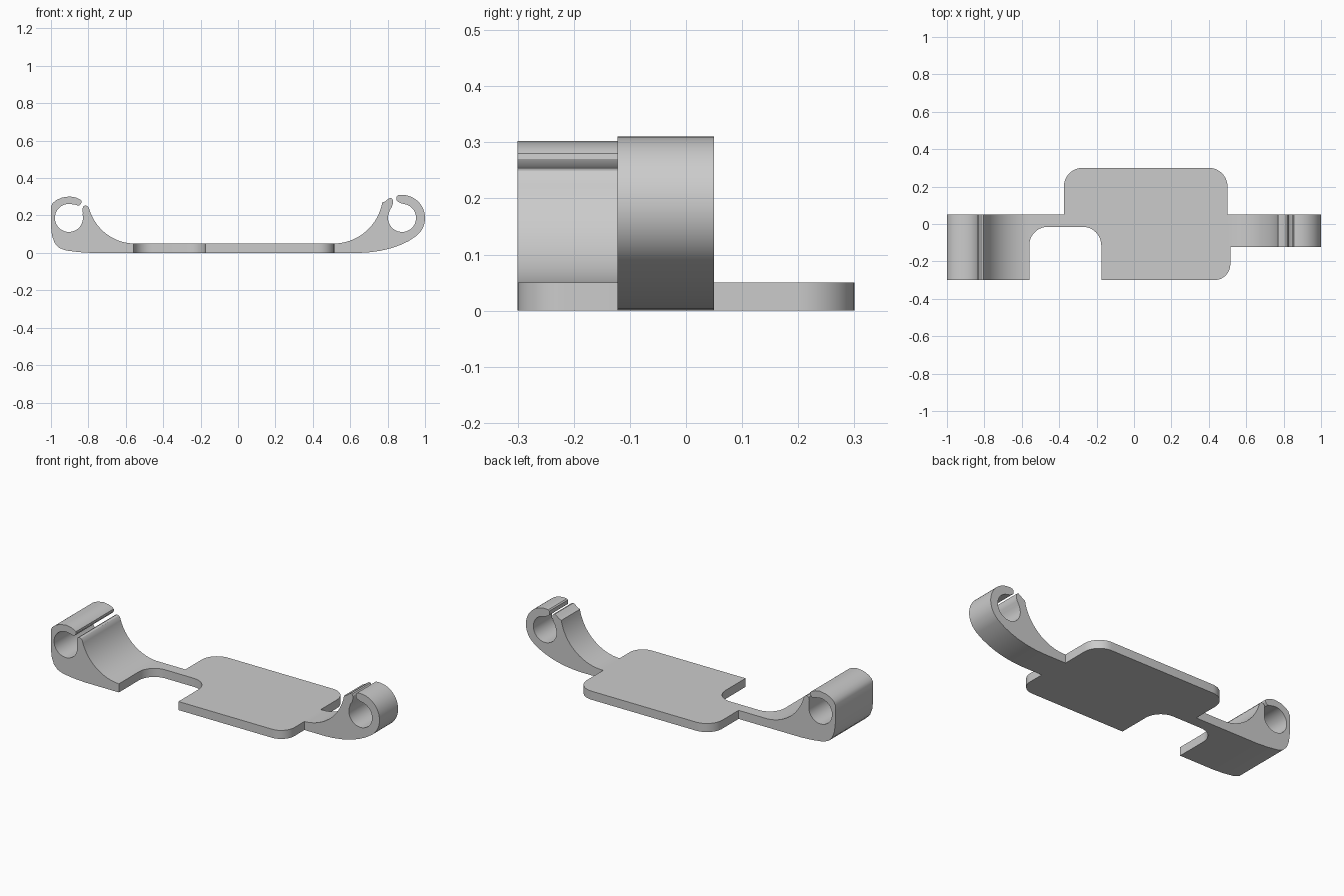
import bpy, bmesh
from math import cos, sin, radians
from mathutils import Vector

if "Cube" in bpy.data.objects:
    bpy.data.objects.remove(bpy.data.objects["Cube"])


def arc(cx, cy, r, a0, a1, n=12):
    """Points along an arc, angles in degrees."""
    return [(cx + r * cos(radians(a0 + (a1 - a0) * i / n)),
             cy + r * sin(radians(a0 + (a1 - a0) * i / n))) for i in range(n + 1)]


def prism(name, points, direction):
    """Extrude a closed outline of 3D points along a vector."""
    bm = bmesh.new()
    face = bm.faces.new([bm.verts.new(p) for p in points])
    ext = bmesh.ops.extrude_face_region(bm, geom=[face])
    verts = [v for v in ext["geom"] if isinstance(v, bmesh.types.BMVert)]
    bmesh.ops.translate(bm, verts=verts, vec=Vector(direction))
    bmesh.ops.recalc_face_normals(bm, faces=bm.faces)
    mesh = bpy.data.meshes.new(name)
    bm.to_mesh(mesh)
    bm.free()
    obj = bpy.data.objects.new(name, mesh)
    bpy.context.collection.objects.link(obj)
    return obj


# Right end: curved underside, round hook, hole, slot nub and fillet
right = [(.65, 0), (.70, .003), (.76, .011), (.82, .025), (.87, .043), (.91, .062)]
right += arc(.877, .187, .123, -55, 100, 32)
right += [(.849, .302), (.847, .290), (.849, .279), (.857, .272), (.872, .265)]
right += arc(.877, .187, .075, 80, -197, 44)
right += [(.812, .23), (.823, .247), (.828, .265), (.828, .282), (.822, .292),
          (.813, .294), (.800, .286), (.786, .275)]
right += arc(.51, .315, .265, -10, -90, 24)

# Left end: fillet, nub, hole, hook and squarer outer wall
left = arc(-.55, .305, .255, -90, -165, 24)
left += [(-.805, .25), (-.817, .254), (-.828, .248), (-.832, .232), (-.830, .215)]
left += arc(-.904, .187, .075, 10, -285, 44)
left += [(-.866, .257), (-.852, .252), (-.843, .258), (-.837, .270), (-.838, .280),
         (-.848, .288), (-.87, .297), (-.90, .302), (-.94, .296), (-.97, .283),
         (-.99, .267), (-1, .247), (-1, .14), (-.994, .09), (-.98, .052),
         (-.955, .026), (-.92, .013), (-.85, .004), (-.78, 0)]

bracket = prism("clip_bracket", [(x, -.4, z) for x, z in right + left], (0, .8, 0))

# Plan outline: plate, arms and the notch beside the wide left clip
plan = [(-1.1, -.3), (-.56, -.3)]
plan += arc(-.46, -.115, .1, 180, 90) + arc(-.275, -.115, .1, 90, 0)
plan += [(-.175, -.3)] + arc(.43, -.215, .085, -90, 0)
plan += [(.515, -.122), (1.1, -.122), (1.1, .05), (.5, .05)]
plan += arc(.4, .2, .1, 0, 90) + arc(-.275, .2, .1, 90, 180)
plan += [(-.375, .05), (-1.1, .05)]
cutter = prism("plan_cutter", [(x, y, -.1) for x, y in plan], (0, 0, .6))
cutter.hide_render = True

# Keep only what lies inside both the profile and the plan
mod = bracket.modifiers.new("plan_trim", 'BOOLEAN')
mod.operation = 'INTERSECT'
mod.solver = 'EXACT'
mod.object = cutter
bpy.context.view_layer.objects.active = bracket
bracket.select_set(True)
bpy.ops.object.modifier_apply(modifier=mod.name)
bpy.data.objects.remove(cutter)
bpy.ops.object.shade_smooth_by_angle(angle=radians(30))
